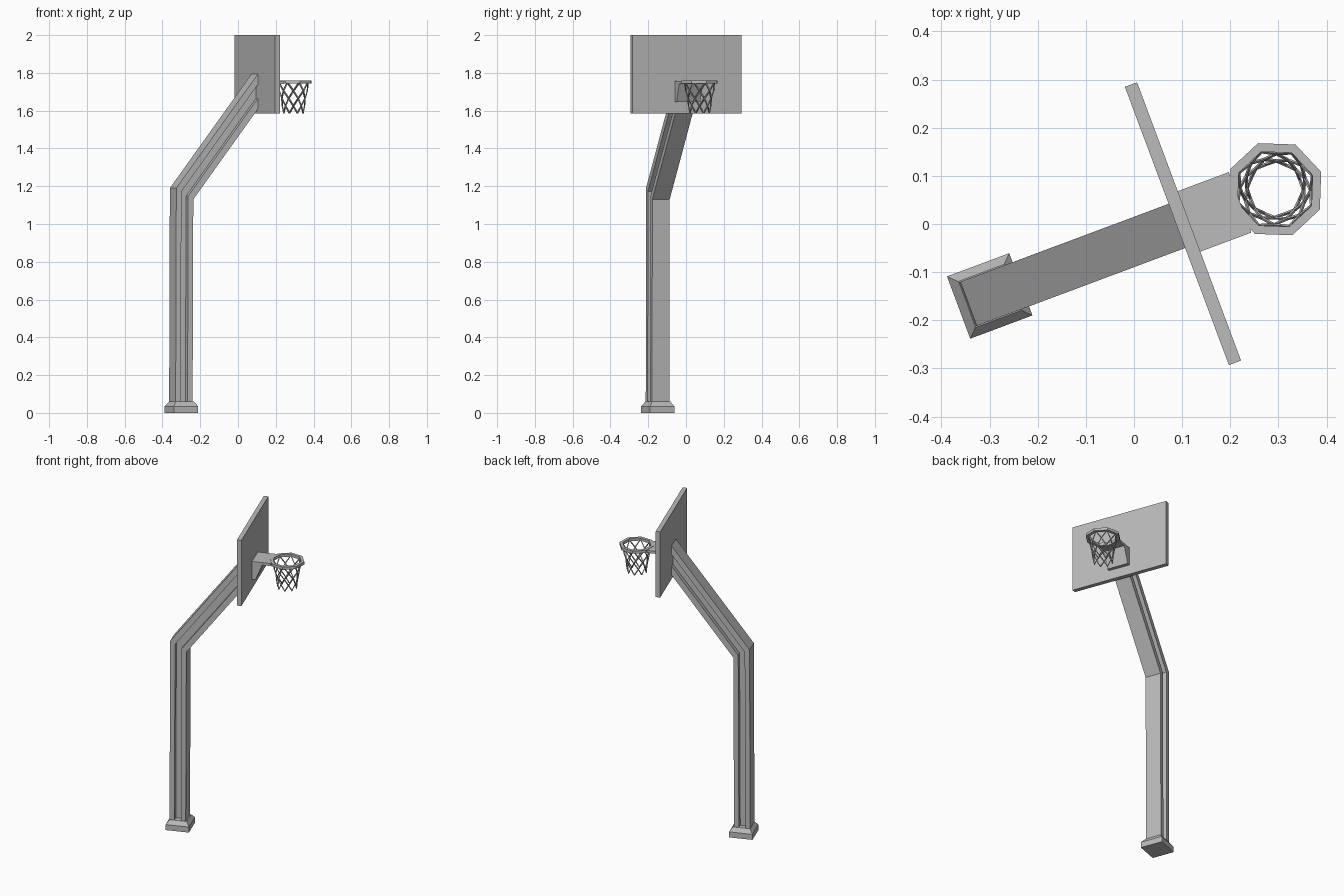
import bpy, bmesh, math
from mathutils import Matrix, Vector

if "Cube" in bpy.data.objects:
    bpy.data.objects.remove(bpy.data.objects["Cube"], do_unlink=True)

# One painted-metal grey
grey = bpy.data.materials.new("painted_grey")
grey.use_nodes = True
GREY = (0.5, 0.5, 0.5, 1)
grey.diffuse_color = GREY
grey.node_tree.nodes["Principled BSDF"].inputs["Base Color"].default_value = GREY

# The whole stand is turned about z; parts are built along local x, on a shared centreline
TURN = Matrix.Rotation(math.radians(20.5), 4, 'Z') @ Matrix.Translation((0, -0.035, 0))


def finish(name, bm):
    bmesh.ops.recalc_face_normals(bm, faces=bm.faces)
    bm.transform(TURN)
    mesh = bpy.data.meshes.new(name)
    bm.to_mesh(mesh)
    bm.free()
    mesh.materials.append(grey)
    obj = bpy.data.objects.new(name, mesh)
    bpy.context.collection.objects.link(obj)
    return obj


def extrude_profile(name, points, width):
    """Side outline in x and z, extruded symmetrically across y."""
    bm = bmesh.new()
    face = bm.faces.new([bm.verts.new((x, -width / 2, z)) for x, z in points])
    out = bmesh.ops.extrude_face_region(bm, geom=[face])
    moved = [v for v in out["geom"] if isinstance(v, bmesh.types.BMVert)]
    bmesh.ops.translate(bm, verts=moved, vec=(0, width, 0))
    return finish(name, bm)


# Bent I-beam post: back and front outlines, blended to get the flanges and web
BACK = [Vector(p) for p in ((-0.384, 0.055), (-0.38, 1.19), (0.082, 1.795))]
FRONT = [Vector(p) for p in ((-0.288, 0.055), (-0.284, 1.13), (0.082, 1.61))]


def beam_strip(name, a, b, width):
    near = [p.lerp(q, a) for p, q in zip(BACK, FRONT)]
    far = [p.lerp(q, b) for p, q in zip(BACK, FRONT)]
    extrude_profile(name, near + far[::-1], width)


beam_strip("post_back_flange", 0, 0.3, 0.098)
beam_strip("post_web", 0.3, 0.7, 0.034)
beam_strip("post_front_flange", 0.7, 1, 0.098)

# Base block with a sloped shoulder
bm = bmesh.new()
rings = []
for half, z in ((0.069, 0), (0.069, 0.035), (0.051, 0.06)):
    rings.append([bm.verts.new((-0.333 + sx * half, sy * half, z))
                  for sx, sy in ((-1, -1), (1, -1), (1, 1), (-1, 1))])
bm.faces.new(rings[0])
bm.faces.new(rings[-1])
for low, high in zip(rings, rings[1:]):
    for i in range(4):
        j = (i + 1) % 4
        bm.faces.new((low[i], low[j], high[j], high[i]))
finish("base", bm)

# Backboard
extrude_profile("backboard", [(0.082, 1.585), (0.109, 1.585), (0.109, 2), (0.082, 2)], 0.617)

# Bracket between backboard and rim
extrude_profile("rim_bracket", [(0.109, 1.645), (0.13, 1.645), (0.17, 1.742),
                                (0.222, 1.742), (0.222, 1.758), (0.109, 1.758)], 0.134)

# Octagonal rim
HOOP_X = 0.3
bm = bmesh.new()
SECTION = ((0.083, 1.743), (0.102, 1.743), (0.102, 1.76), (0.083, 1.76))
loops = []
for k in range(8):
    a = k * math.tau / 8
    loops.append([bm.verts.new((HOOP_X + r * math.cos(a), r * math.sin(a), z)) for r, z in SECTION])
for k in range(8):
    here, there = loops[k], loops[(k + 1) % 8]
    for i in range(4):
        j = (i + 1) % 4
        bm.faces.new((here[i], here[j], there[j], there[i]))
finish("rim", bm)

# Net: square strands winding both ways, forming diamonds
NET = ((0.083, 1.75), (0.074, 1.705), (0.066, 1.665), (0.059, 1.625), (0.055, 1.587))
STRAND = 0.0035
bm = bmesh.new()
for turn in (-1, 1):
    for k in range(8):
        path = []
        for step, (r, z) in enumerate(NET):
            a = (k + turn * step / 2) * math.tau / 8
            path.append(Vector((HOOP_X + r * math.cos(a), r * math.sin(a), z)))
        for p, q in zip(path, path[1:]):
            d = q - p
            spin = d.to_track_quat('Z', 'Y').to_matrix().to_4x4()
            bmesh.ops.create_cone(bm, cap_ends=True, segments=4, radius1=STRAND, radius2=STRAND,
                                  depth=d.length + STRAND,
                                  matrix=Matrix.Translation((p + q) / 2) @ spin)
finish("net", bm)
